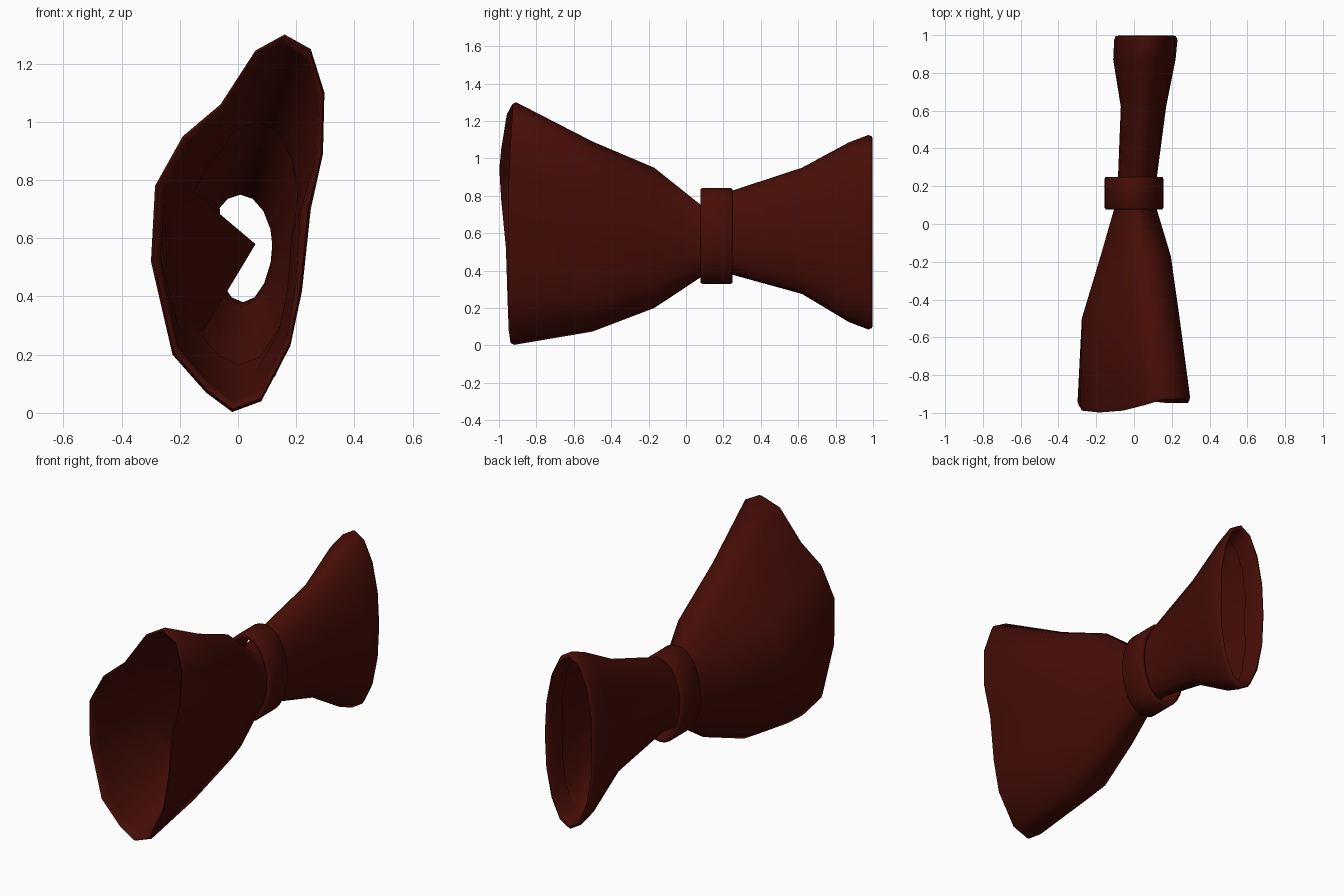
import bpy, bmesh, math

if "Cube" in bpy.data.objects:
    bpy.data.objects.remove(bpy.data.objects["Cube"])

N = 16
# flared front mouth outline (x, z), clockwise from the top
MOUTH = [(.16, 1.30), (.25, 1.25), (.297, 1.10), (.292, .89), (.25, .70), (.22, .42),
         (.18, .23), (.08, .04), (-.02, .003), (-.11, .07), (-.225, .2), (-.299, .52),
         (-.285, .78), (-.19, .95), (-.06, 1.06), (.06, 1.245)]
MOUTH_Y = [-.92, -.92, -.93, -.94, -.94, -.94, -.94, -.93, -.93, -.94, -.945, -.955,
           -.98, -.99, -.98, -.95]

red = bpy.data.materials.new("dark_red_cloth")
red.diffuse_color = (.062, .004, .002, 1)
red.use_nodes = True
red.node_tree.nodes["Principled BSDF"].inputs["Base Color"].default_value = red.diffuse_color


def section(y, x0, x1, z0, z1, blend=0.0):
    """Ring of points in a bounding box: oval blended with the mouth outline."""
    ring = []
    for i in range(N):
        t = 2 * math.pi * i / N
        u, v = math.sin(t), math.cos(t)
        mu, mv = MOUTH[i][0] / .297, (MOUTH[i][1] - .6525) / .6475
        u, v = u + (mu - u) * blend, v + (mv - v) * blend
        ring.append(((x0 + x1) / 2 + u * (x1 - x0) / 2, y, (z0 + z1) / 2 + v * (z1 - z0) / 2))
    return ring


def inset(ring, d, dy):
    """Shrink a ring by distance d towards its middle and shift it along y."""
    cx = sum(p[0] for p in ring) / N
    cz = sum(p[2] for p in ring) / N
    out = []
    for x, y, z in ring:
        f = 1 - d / math.hypot(x - cx, z - cz)
        out.append((cx + (x - cx) * f, y + dy, cz + (z - cz) * f))
    return out


def loft(name, rings, closed=False):
    bm = bmesh.new()
    vs = [[bm.verts.new(p) for p in r] for r in rings]
    n = len(rings[0])
    pairs = list(zip(vs, vs[1:])) + ([(vs[-1], vs[0])] if closed else [])
    for a, b in pairs:
        for i in range(n):
            j = (i + 1) % n
            bm.faces.new((a[i], a[j], b[j], b[i]))
    bmesh.ops.recalc_face_normals(bm, faces=bm.faces)
    me = bpy.data.meshes.new(name)
    bm.to_mesh(me)
    bm.free()
    me.materials.append(red)
    ob = bpy.data.objects.new(name, me)
    bpy.context.collection.objects.link(ob)
    bpy.ops.object.select_all(action='DESELECT')
    ob.select_set(True)
    bpy.context.view_layer.objects.active = ob
    bpy.ops.object.shade_smooth_by_angle(angle=math.radians(75))
    return ob


front = [(x, y, z) for (x, z), y in zip(MOUTH, MOUTH_Y)]
mid = section(-.50, -.28, .25, .075, 1.09, .75)
back = section(.975, -.105, .23, .085, 1.125)

# folded-in lining edge, with one corner reaching into the waist
lining = section(-.36, -.20, .215, .165, 1.0, .5)
lining[11] = (-.12, -.32, .28)
lining[12] = (.06, -.05, .58)
lining[13] = (-.16, -.36, .75)

# gathered cloth: lining, rounded front hem, waist, back flare, back hem
cloth = [
    lining, inset(mid, .035, -.02), inset(front, .036, .03),
    inset(front, .026, .0), inset(front, .01, -.008), inset(front, 0, .012),
    mid,
    section(-.17, -.18, .205, .20, .95, .4),
    section(.08, -.105, .12, .365, .75),
    section(.24, -.085, .12, .38, .825),
    section(.62, -.07, .17, .275, .95),
    section(.87, -.11, .22, .125, 1.085),
    back, inset(back, .008, .02), inset(back, .022, .022), inset(back, .034, .008),
    inset(back, .045, -.1),
]
loft("gathered_cloth", cloth)

# oval band around the waist
profile = [(0, .078), (.006, .086), (.006, .24), (0, .248), (-.018, .248), (-.024, .24),
           (-.024, .086), (-.018, .078)]
band = [[((.15 + d) * math.sin(2 * math.pi * i / 32), y,
          .585 + (.25 + d) * math.cos(2 * math.pi * i / 32)) for i in range(32)]
        for d, y in profile]
loft("waist_band", band, closed=True)
